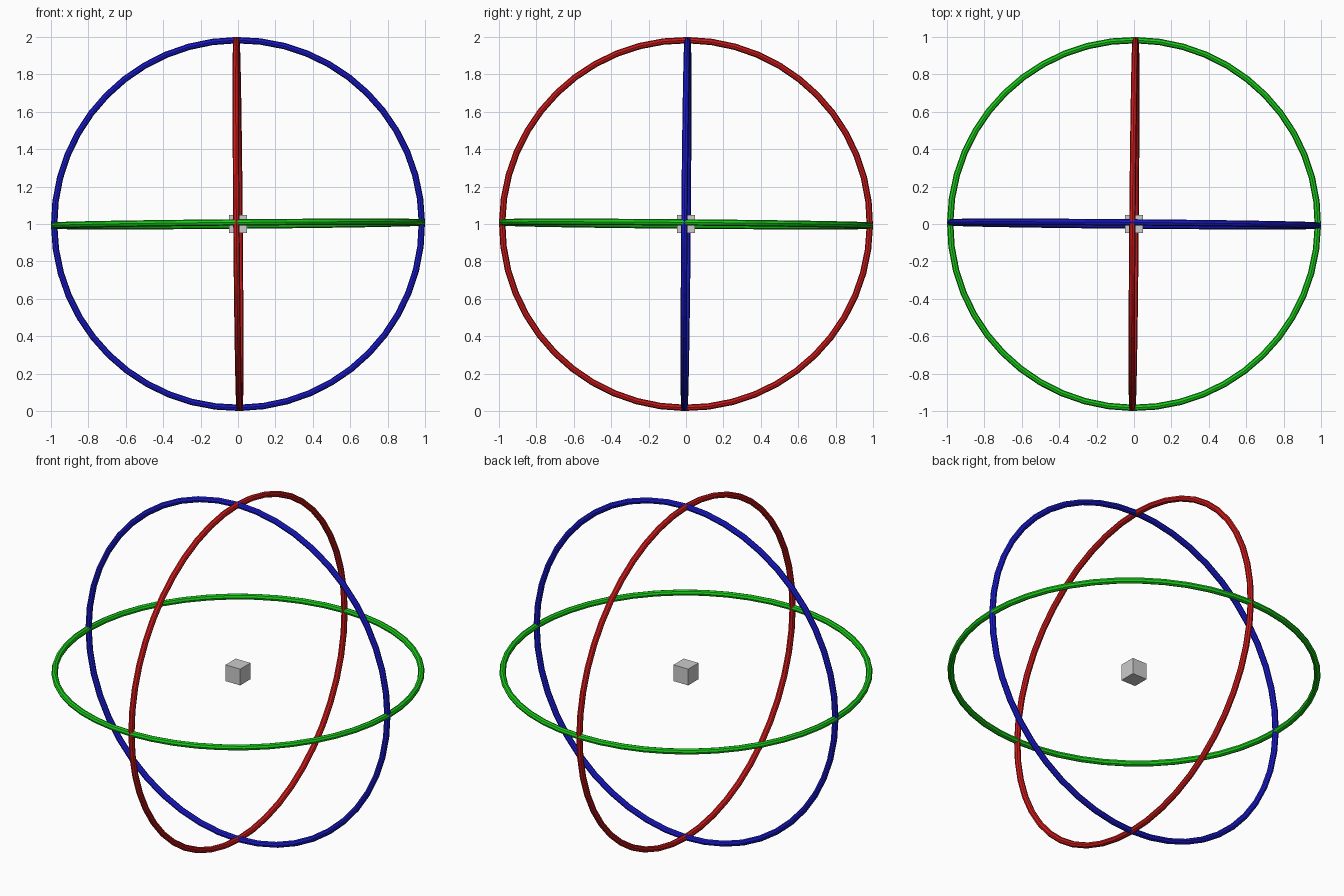
import bpy
from math import radians, pi
from mathutils import Matrix, Euler

if "Cube" in bpy.data.objects:
    bpy.data.objects.remove(bpy.data.objects["Cube"])

OUTER, TUBE = 1.0, 0.017
CENTRE = Matrix.Translation((0, 0, 1))
# the whole ring set is turned very slightly about every axis
TILT = Euler([radians(-0.5)] * 3).to_matrix().to_4x4()


def ring(name, turn, colour):
    bpy.ops.mesh.primitive_torus_add(
        major_radius=OUTER - TUBE, minor_radius=TUBE,
        major_segments=48, minor_segments=8)
    ob = bpy.context.object
    ob.name = name
    ob.matrix_world = CENTRE @ TILT @ turn
    mat = bpy.data.materials.new(name + "_colour")
    mat.diffuse_color = (*colour, 1)
    mat.use_nodes = True
    mat.node_tree.nodes["Principled BSDF"].inputs["Base Color"].default_value = mat.diffuse_color
    ob.data.materials.append(mat)


# three rings, one around each axis
ring("ring_around_x", Matrix.Rotation(pi / 2, 4, 'Y'), (0.6, 0.01, 0.01))
ring("ring_around_y", Matrix.Rotation(pi / 2, 4, 'X'), (0.01, 0.01, 0.6))
ring("ring_around_z", Matrix.Identity(4), (0.01, 0.6, 0.01))

# small cube in the middle
bpy.ops.mesh.primitive_cube_add(size=0.096, location=(0, 0, 1))
bpy.context.object.name = "centre_cube"
